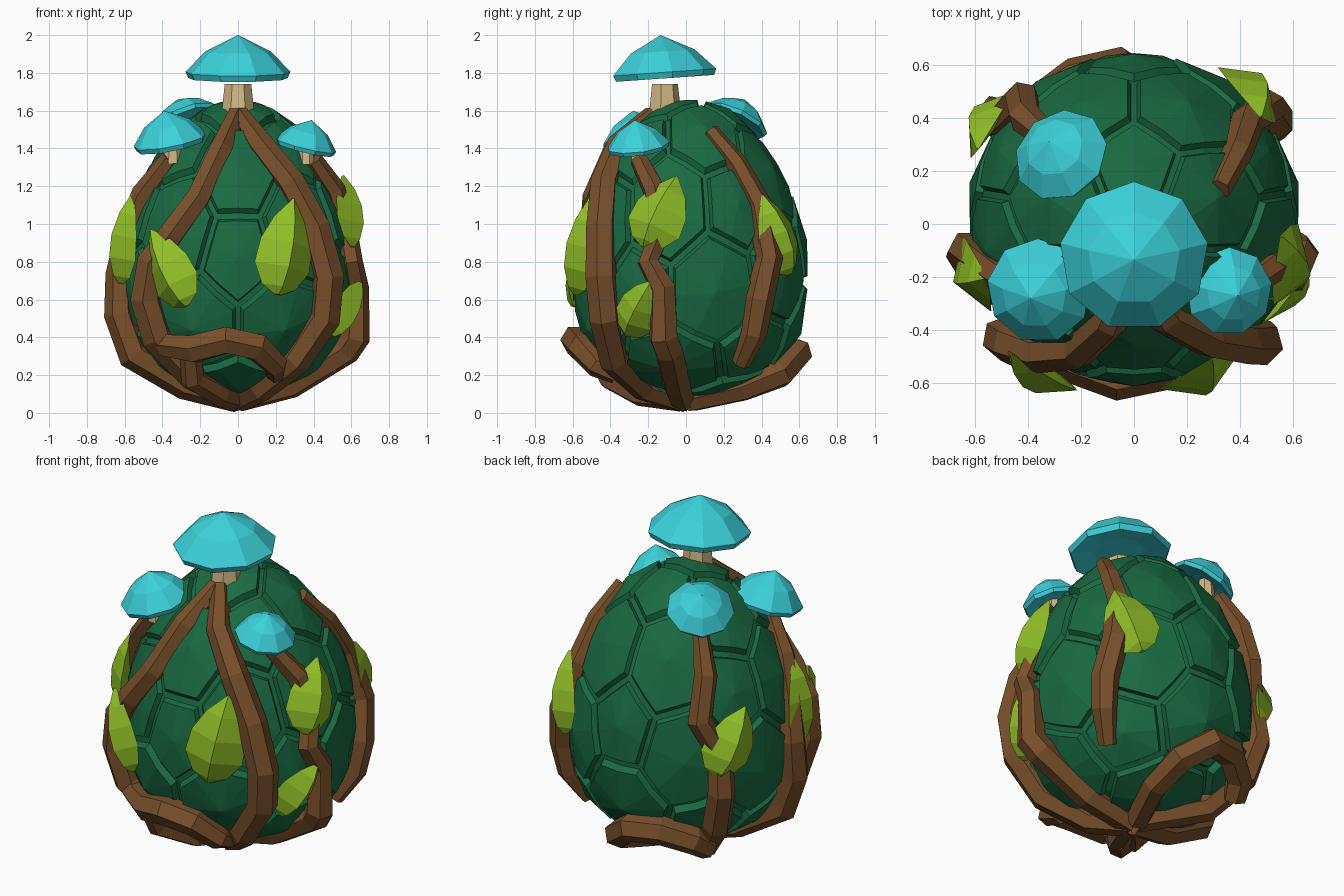
import bpy, bmesh, math
from mathutils import Vector, Matrix

if "Cube" in bpy.data.objects:
    bpy.data.objects.remove(bpy.data.objects["Cube"])


def mat(name, rgb):
    m = bpy.data.materials.new(name)
    m.diffuse_color = (*rgb, 1)
    m.use_nodes = True
    m.node_tree.nodes["Principled BSDF"].inputs["Base Color"].default_value = m.diffuse_color
    return m


GREEN = mat("shell green", (0.010, 0.145, 0.054))
BROWN = mat("root brown", (0.19, 0.080, 0.024))
LEAF = mat("leaf green", (0.28, 0.52, 0.020))
CAP = mat("cap turquoise", (0.045, 0.64, 0.70))
STEM = mat("stem cream", (0.64, 0.47, 0.23))


def finish(bm, name, material):
    bmesh.ops.recalc_face_normals(bm, faces=bm.faces[:])
    me = bpy.data.meshes.new(name)
    bm.to_mesh(me)
    bm.free()
    me.materials.append(material)
    ob = bpy.data.objects.new(name, me)
    bpy.context.collection.objects.link(ob)
    return ob


def egg(p):
    """Map a point of the unit sphere onto the egg."""
    k = 0.615 - 0.09 * p.z + 0.1 * min(p.z, 0) ** 2
    return Vector((p.x * k, p.y * k + 0.02, 0.87 + 0.79 * p.z))


def on_egg(az, z, lift=0.0):
    """Surface point and normal; azimuth 0 is the front, 90 is +x."""
    s = max(-0.98, min(0.98, (z - 0.87) / 0.79))
    c = math.sqrt(1 - s * s)
    a = math.radians(az)
    p = Vector((math.sin(a) * c, -math.cos(a) * c, s))
    n = Vector((p.x / 0.62, p.y / 0.62, p.z / 0.79 + 0.1)).normalized()
    return egg(p) + n * lift, n


# Shell: pentagon and hexagon plates separated by grooves
bm = bmesh.new()
bmesh.ops.create_icosphere(bm, subdivisions=1, radius=1)
bm.edges.ensure_lookup_table()
v0, v1 = [v.co.copy() for v in bm.edges[0].verts]
# stand the pattern so one seam runs down the lower front
up = (v0 - v1).normalized()
out = (v0 + v1).normalized()
basis = Matrix((up.cross(out), out, up)).to_4x4()
flip = Matrix.Rotation(math.radians(35), 4, 'X') @ Matrix.Rotation(math.pi, 4, 'Z')
bm.transform(flip @ basis)
bmesh.ops.bevel(bm, geom=bm.verts[:], offset=100 / 3, offset_type='PERCENT',
                segments=1, affect='VERTICES', clamp_overlap=False)
for e in bm.edges[:]:
    bmesh.utils.edge_split(e, e.verts[0], 0.5)
plates = bm.faces[:]


def round_off(verts, radius):
    for v in verts:
        v.co = v.co.normalized() * radius


round_off(bm.verts, 0.955)
bm.normal_update()
bmesh.ops.inset_individual(bm, faces=plates, thickness=0.022, use_even_offset=True)
round_off(bm.verts, 0.955)
bm.normal_update()
bmesh.ops.inset_individual(bm, faces=plates, thickness=0.022, use_even_offset=True)
round_off({v for f in plates for v in f.verts}, 1.0)
round_off(bmesh.ops.poke(bm, faces=plates)['verts'], 1.02)
for v in bm.verts:
    v.co = egg(v.co)
finish(bm, "egg_shell", GREEN)


# Roots: six-sided tubes through a few points (x, y, z, thickness)
def root(name, pts):
    cu = bpy.data.curves.new(name, 'CURVE')
    cu.dimensions = '3D'
    cu.bevel_depth = 0.081
    cu.bevel_resolution = 1
    cu.use_fill_caps = True
    sp = cu.splines.new('POLY')
    sp.points.add(len(pts) - 1)
    for q, (x, y, z, r) in zip(sp.points, pts):
        q.co = (x, y, z, 1)
        q.radius = r
    ob = bpy.data.objects.new(name, cu)
    bpy.context.collection.objects.link(ob)
    bpy.ops.object.select_all(action='DESELECT')
    ob.select_set(True)
    bpy.context.view_layer.objects.active = ob
    bpy.ops.object.convert(target='MESH')
    me = bpy.context.object.data
    me.materials.clear()
    me.materials.append(BROWN)
    for p in me.polygons:
        p.use_smooth = False


root("front_right_root", [(0.01, -0.18, 1.58, .6), (0.12, -0.35, 1.42, .85), (0.28, -0.43, 1.22, .95),
     (0.41, -0.45, 0.98, 1), (0.48, -0.45, 0.72, 1.05), (0.46, -0.43, 0.5, 1.05),
     (0.31, -0.38, 0.28, 1), (0.12, -0.22, 0.13, .9), (0, -0.03, 0.07, .85)])
root("front_left_root", [(-0.01, -0.18, 1.58, .6), (-0.09, -0.37, 1.4, .8), (-0.21, -0.48, 1.14, .85),
     (-0.35, -0.49, 0.95, .9), (-0.46, -0.45, 0.8, 1), (-0.49, -0.43, 0.6, 1.05),
     (-0.43, -0.41, 0.4, 1.05), (-0.24, -0.32, 0.2, 1), (0, -0.03, 0.07, .85)])
root("left_root", [(-0.36, -0.27, 1.35, .6), (-0.5, -0.2, 1.16, .8), (-0.58, -0.14, 0.95, .85),
     (-0.625, -0.1, 0.73, .95), (-0.625, -0.12, 0.52, 1.05), (-0.55, -0.12, 0.31, 1.1),
     (-0.28, -0.08, 0.15, 1), (0, -0.02, 0.07, .85)])
root("right_root", [(0.4, -0.25, 1.34, .6), (0.51, -0.17, 1.18, .75), (0.57, -0.13, 0.97, .75),
     (0.6, -0.2, 0.8, .75), (0.625, -0.12, 0.66, .85), (0.62, -0.12, 0.4, 1),
     (0.57, -0.09, 0.33, 1), (0.28, -0.05, 0.15, .95), (0, -0.02, 0.07, .85)])
root("back_right_root", [(0.32, 0.13, 1.49, .55), (0.39, 0.27, 1.32, .7), (0.43, 0.39, 1.1, .8),
     (0.5, 0.44, 0.82, .9), (0.53, 0.39, 0.6, .95), (0.51, 0.36, 0.42, .85), (0.43, 0.29, 0.26, .6)])
root("back_left_root", [(-0.32, 0.32, 1.44, .55), (-0.41, 0.4, 1.24, .8), (-0.42, 0.47, 1.0, .85),
     (-0.5, 0.39, 0.8, .85), (-0.52, 0.41, 0.58, .95), (-0.46, 0.37, 0.36, 1),
     (-0.3, 0.24, 0.16, .95), (0, 0.03, 0.07, .85)])
root("front_arch_root", [(-0.4, -0.42, 0.36, .8), (-0.23, -0.52, 0.34, 1), (-0.06, -0.585, 0.385, 1),
     (0.1, -0.55, 0.35, 1), (0.2, -0.47, 0.25, .8), (0.2, -0.37, 0.2, .6)])
root("front_arch_leg", [(-0.25, -0.48, 0.33, .7), (-0.24, -0.40, 0.18, .8),
     (-0.1, -0.25, 0.1, .8), (0, -0.03, 0.07, .8)])
root("back_arch_root", [(0, 0.03, 0.07, .85), (0.1, 0.3, 0.13, .9), (0.09, 0.5, 0.21, 1),
     (-0.05, 0.59, 0.32, 1), (-0.22, 0.55, 0.33, 1), (-0.36, 0.45, 0.27, .95), (-0.4, 0.36, 0.2, .8)])


# Leaves: folded pointed blades lying against the shell
def leaf(name, az, z, length, width, turn, lift=0.04):
    p, n = on_egg(az, z, lift)
    a = math.radians(az)
    east = Vector((math.cos(a), math.sin(a), 0))
    north = n.cross(east)
    t = math.radians(turn)
    tip = north * math.cos(t) + east * math.sin(t)
    wide = tip.cross(n)
    outline = [(-.5, .12), (-.42, .6), (-.22, 1), (.03, .95), (.28, .6), (.5, 0.02)]
    bm = bmesh.new()
    rows = []
    for u, w in outline:
        c = p + tip * (u * length) - n * (0.6 * (u * length) ** 2)
        e = wide * (w * width / 2)
        drop = n * 0.035 * w
        rows.append([bm.verts.new(q) for q in
                     (c - e - drop, c + n * 0.05 * (w + .2), c + e - drop, c - n * 0.05 * w)])
    for r0, r1 in zip(rows, rows[1:]):
        for i in range(4):
            j = (i + 1) % 4
            bm.faces.new((r0[i], r0[j], r1[j], r1[i]))
    bm.faces.new(rows[0])
    bm.faces.new(rows[-1])
    finish(bm, name, LEAF)


for i, args in enumerate([
        (24, 0.88, 0.52, 0.32, 12, 0.045), (-33, 0.77, 0.46, 0.28, -28, 0.08),
        (-70, 0.92, 0.48, 0.30, 5, 0.05), (75, 1.06, 0.42, 0.31, 22, 0.05),
        (65, 0.56, 0.36, 0.24, 32, 0.04), (136, 0.94, 0.45, 0.29, -20, 0.06),
        (-122, 0.87, 0.42, 0.29, 25, 0.06)]):
    leaf(f"leaf_{i + 1}", *args)


# Mushrooms: faceted caps on short tapered stems
def lathe(name, profile, sides, place, material):
    bm = bmesh.new()
    rings = []
    for r, z in profile:
        rings.append([bm.verts.new((r * math.sin(k * math.tau / sides), r * math.cos(k * math.tau / sides), z))
                      for k in range(sides)])
    for a, b in zip(rings, rings[1:]):
        for k in range(sides):
            j = (k + 1) % sides
            bm.faces.new((a[k], a[j], b[j], b[k]))
    bm.faces.new(rings[0])
    bm.faces.new(rings[-1])
    bmesh.ops.remove_doubles(bm, verts=bm.verts[:], dist=0.0005)
    bm.transform(place)
    finish(bm, name, material)


def mushroom(name, apex, axis, r, h, base, stem_h, stem_r):
    rot = Vector((0, 0, 1)).rotation_difference(Vector(axis)).to_matrix().to_4x4()
    lathe(name + "_cap", [(r * .5, -h * .9), (r * .95, -h), (r, -h * .86), (r * .62, -h * .38),
          (0.0001, 0)], 9, Matrix.Translation(apex) @ rot, CAP)
    lathe(name + "_stem", [(stem_r * 1.25, 0), (stem_r, stem_h)], 7, Matrix.Translation(base), STEM)


mushroom("top_mushroom", (0, -0.135, 2.0), (0, -0.07, 1), 0.282, 0.23, (0, -0.115, 1.58), 0.16, 0.072)
mushroom("left_mushroom", (-0.39, -0.28, 1.6), (-0.2, -0.18, 1), 0.2, 0.19, (-0.345, -0.265, 1.32), 0.13, 0.042)
mushroom("right_mushroom", (0.39, -0.27, 1.55), (0.24, -0.12, 1), 0.168, 0.16, (0.36, -0.25, 1.315), 0.13, 0.036)
mushroom("back_mushroom", (-0.32, 0.31, 1.66), (-0.4, 0.45, 1), 0.185, 0.15, (-0.27, 0.28, 1.42), 0.12, 0.04)
